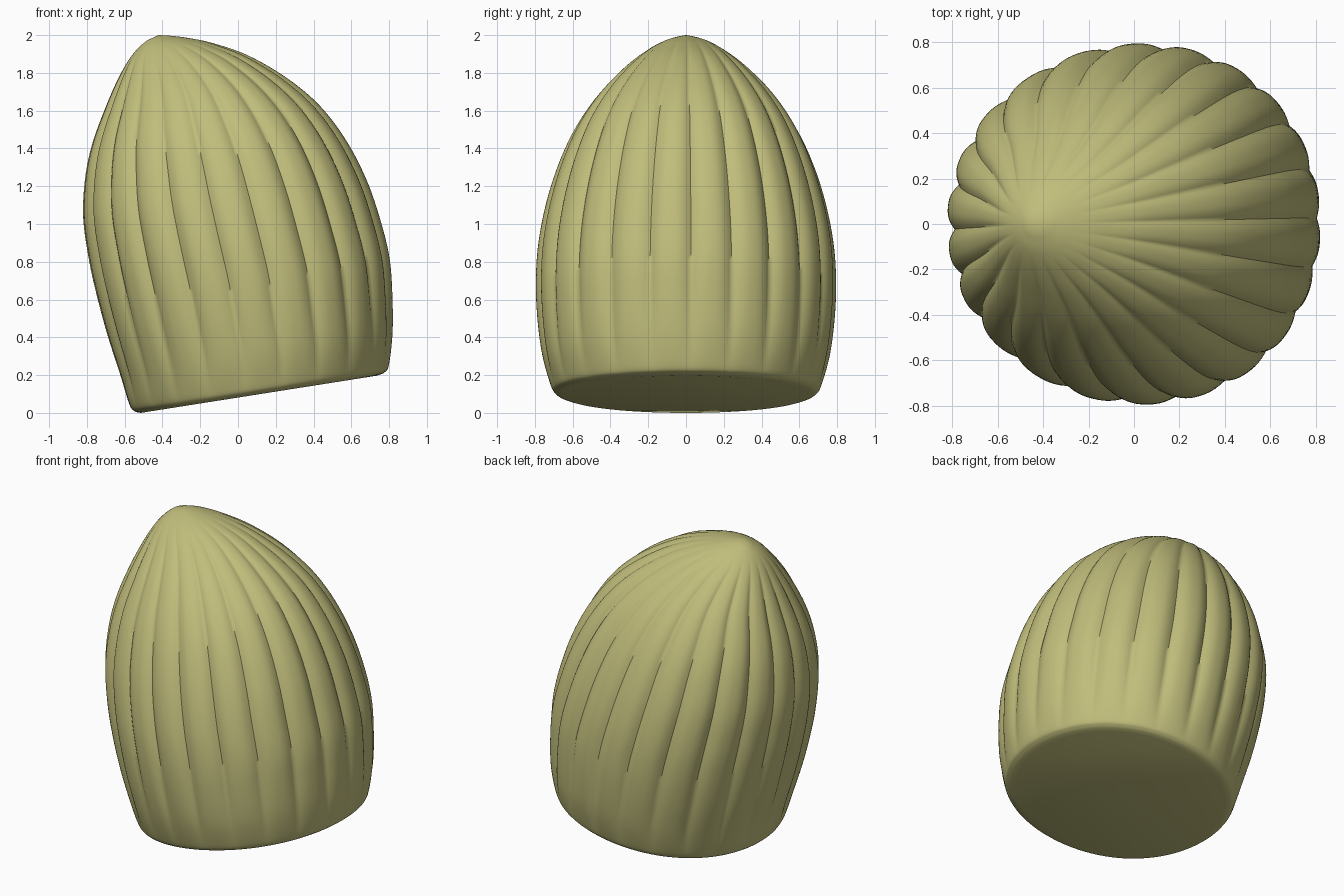
import bpy, bmesh, math

if "Cube" in bpy.data.objects:
    bpy.data.objects.remove(bpy.data.objects["Cube"])

# Tilted slices: left x, left z, right x, right z, half depth in y, groove strength
SLICES = [
    (-0.515, 0.000, 0.735, 0.197, 0.660, 0.0),
    (-0.550, 0.010, 0.775, 0.214, 0.693, 0.0),
    (-0.578, 0.050, 0.800, 0.255, 0.718, 0.1),
    (-0.625, 0.20, 0.82, 0.42, 0.762, 0.45),
    (-0.69, 0.40, 0.82, 0.62, 0.788, 0.75),
    (-0.745, 0.60, 0.805, 0.82, 0.795, 0.9),
    (-0.79, 0.80, 0.757, 1.02, 0.78, 1.0),
    (-0.822, 1.03, 0.685, 1.23, 0.735, 1.0),
    (-0.812, 1.24, 0.577, 1.44, 0.665, 1.0),
    (-0.775, 1.42, 0.437, 1.625, 0.575, 1.0),
    (-0.71, 1.60, 0.265, 1.77, 0.46, 1.0),
    (-0.645, 1.75, 0.06, 1.89, 0.325, 0.9),
    (-0.585, 1.86, -0.13, 1.957, 0.21, 0.4),
    (-0.53, 1.93, -0.27, 1.986, 0.125, 0.0),
    (-0.48, 1.973, -0.36, 1.997, 0.055, 0.0),
]
APEX = (-0.42, 0.0, 2.0)
RIBS, PER_RIB, STEPS = 22, 12, 6
DEPTH = 0.045
N = RIBS * PER_RIB


def smooth(p0, p1, p2, p3, t):
    """Catmull-Rom blend of whole slices."""
    return [0.5 * (2 * b + (c - a) * t + (2 * a - 5 * b + 4 * c - d) * t * t
                   + (3 * b - a - 3 * c + d) * t ** 3)
            for a, b, c, d in zip(p0, p1, p2, p3)]


# Refine the slices
rows = []
last = len(SLICES) - 1
for i in range(last):
    p = [SLICES[min(max(i + k, 0), last)] for k in (-1, 0, 1, 2)]
    rows += [smooth(*p, s / STEPS) for s in range(STEPS)]
rows.append(SLICES[-1])

# Ribbed, leaning shell with slightly squarish slices
bm = bmesh.new()
rings = []
for lx, lz, rx, rz, b, g in rows:
    cx, cz, ax, az = (lx + rx) / 2, (lz + rz) / 2, (rx - lx) / 2, (rz - lz) / 2
    ring = []
    for j in range(N):
        lobe = abs(math.sin(math.pi * j / PER_RIB))
        a = 2 * math.pi * j / N + math.radians(2)
        k = 1 - DEPTH * max(g, 0) * (1 - lobe) ** 1.4
        k *= 1 + 0.012 * math.sin(2 * a) ** 2
        ring.append(bm.verts.new((cx + ax * k * math.cos(a),
                                  b * k * math.sin(a),
                                  cz + az * k * math.cos(a))))
    rings.append(ring)
for lo, hi in zip(rings, rings[1:]):
    for j in range(N):
        n = (j + 1) % N
        bm.faces.new((lo[j], lo[n], hi[n], hi[j]))
tip = bm.verts.new(APEX)
for j in range(N):
    bm.faces.new((rings[-1][j], rings[-1][(j + 1) % N], tip))

# Flat sloping underside
bm.faces.new(rings[0][::-1])
bmesh.ops.recalc_face_normals(bm, faces=bm.faces)

mesh = bpy.data.meshes.new("ribbed_dome")
bm.to_mesh(mesh)
bm.free()
dome = bpy.data.objects.new("ribbed_dome", mesh)
bpy.context.collection.objects.link(dome)

mat = bpy.data.materials.new("olive_tan")
mat.diffuse_color = (0.53, 0.51, 0.20, 1)
mat.use_nodes = True
mat.node_tree.nodes["Principled BSDF"].inputs["Base Color"].default_value = mat.diffuse_color
mesh.materials.append(mat)

bpy.context.view_layer.objects.active = dome
dome.select_set(True)
bpy.ops.object.shade_smooth_by_angle(angle=math.radians(60))
